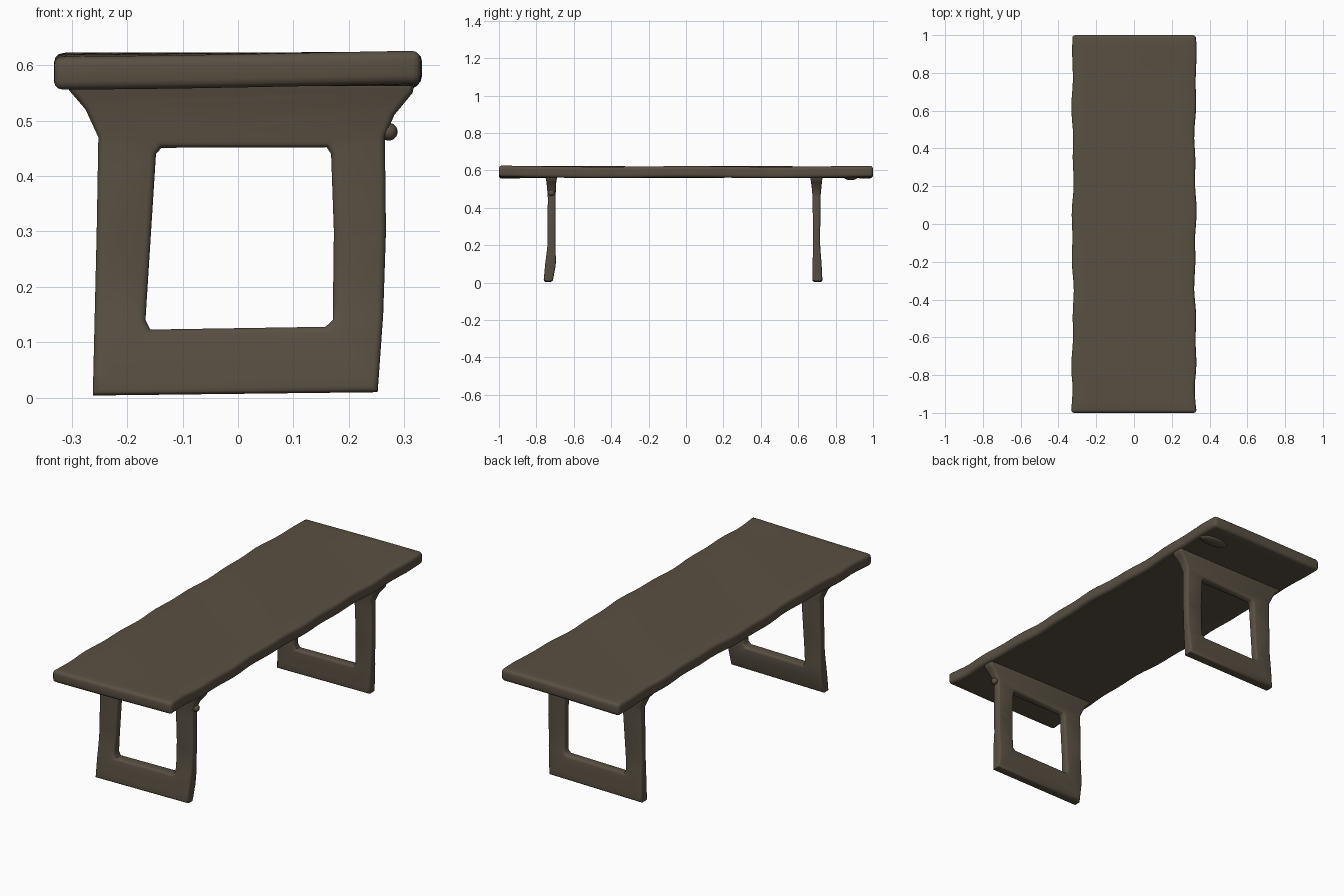
import bpy
import bmesh
from math import sin, radians
from mathutils import Vector

cube = bpy.data.objects.get("Cube")
if cube:
    bpy.data.objects.remove(cube, do_unlink=True)

wood = bpy.data.materials.new("dark_weathered_wood")
wood.use_nodes = True
color = (0.098, 0.080, 0.054, 1)
wood.diffuse_color = color
bsdf = wood.node_tree.nodes["Principled BSDF"]
bsdf.inputs["Base Color"].default_value = color
bsdf.inputs["Roughness"].default_value = 0.8


def finish(bm, name):
    """Turn a bmesh into a smooth, wood-coloured object."""
    bmesh.ops.recalc_face_normals(bm, faces=bm.faces)
    mesh = bpy.data.meshes.new(name)
    bm.to_mesh(mesh)
    bm.free()
    mesh.materials.clear()
    mesh.materials.append(wood)
    obj = bpy.data.objects.new(name, mesh)
    bpy.context.collection.objects.link(obj)
    bpy.ops.object.select_all(action="DESELECT")
    obj.select_set(True)
    bpy.context.view_layer.objects.active = obj
    bpy.ops.object.shade_smooth_by_angle(angle=radians(50))
    return obj


def slice_along(bm, axis, low, high, count):
    """Add evenly spaced cuts so the part can be bent."""
    normal = Vector((0, 0, 0))
    normal[axis] = 1
    for i in range(1, count):
        point = normal * (low + (high - low) * i / count)
        bmesh.ops.bisect_plane(bm, geom=bm.verts[:] + bm.edges[:] + bm.faces[:],
                               plane_co=point, plane_no=normal, dist=1e-5)


def lerp_table(table, z):
    """Interpolate (z, centre, half thickness) rows."""
    for a, b in zip(table, table[1:]):
        if z <= b[0]:
            t = max(0, (z - a[0]) / (b[0] - a[0]))
            return [p + (q - p) * t for p, q in zip(a[1:], b[1:])]
    return table[-1][1:]


# Hand-hewn top board with rounded, uneven edges
bm = bmesh.new()
bmesh.ops.create_cube(bm, size=1)
for v in bm.verts:
    v.co = Vector((v.co.x * 0.65, v.co.y * 2, 0.591 + v.co.z * 0.06))
bmesh.ops.bevel(bm, geom=bm.edges[:], offset=0.016, segments=3, profile=0.5, affect="EDGES")
slice_along(bm, 1, -1, 1, 40)
slice_along(bm, 0, -0.325, 0.325, 8)
for v in bm.verts:
    x, y, z = v.co
    side = x / 0.325
    end = max(0, abs(y) - 0.85) / 0.15
    v.co.x += 0.004 * sin(9 * y + side) + 0.003 * sin(23 * y) * side + 0.008 * end * side
    v.co.z += 0.002 * sin(7 * y + 5 * x) + 0.004 * end * side * (1 if y < 0 else 0.5)
finish(bm, "table_top")


# Leg frames: flared outline with a window, rounded by the curve bevel
outer = [(-0.262, 0.004), (0.252, 0.01), (0.262, 0.15), (0.267, 0.3), (0.265, 0.47),
         (0.282, 0.51), (0.315, 0.55), (0.32, 0.575), (-0.315, 0.575), (-0.305, 0.555),
         (-0.275, 0.52), (-0.252, 0.47), (-0.255, 0.3)]
inner = [(-0.158, 0.123), (0.158, 0.128), (0.171, 0.14), (0.173, 0.3), (0.168, 0.44),
         (0.160, 0.452), (-0.138, 0.451), (-0.148, 0.44), (-0.167, 0.14)]


def leg_frame(name, table):
    bevel = 0.011
    curve = bpy.data.curves.new(name + "_outline", "CURVE")
    curve.dimensions = "2D"
    curve.fill_mode = "BOTH"
    curve.extrude = 0.5 - bevel
    curve.bevel_depth = bevel
    curve.bevel_resolution = 2
    curve.offset = -bevel
    for points in (outer, inner):
        spline = curve.splines.new("POLY")
        spline.points.add(len(points) - 1)
        for p, (x, z) in zip(spline.points, points):
            p.co = (x, z, 0, 1)
        spline.use_cyclic_u = True
    helper = bpy.data.objects.new(name + "_outline", curve)
    bpy.context.collection.objects.link(helper)
    bpy.context.view_layer.update()
    graph = bpy.context.evaluated_depsgraph_get()
    mesh = bpy.data.meshes.new_from_object(helper.evaluated_get(graph))
    bpy.data.objects.remove(helper, do_unlink=True)
    bm = bmesh.new()
    bm.from_mesh(mesh)
    bpy.data.meshes.remove(mesh)
    bmesh.ops.remove_doubles(bm, verts=bm.verts, dist=1e-5)
    slice_along(bm, 1, 0, 0.58, 14)
    # Stand the outline up and set its thickness by height
    for v in bm.verts:
        x, z, depth = v.co
        centre, half = lerp_table(table, z)
        inset = max(0, 0.5 - abs(depth))
        y = (half - min(inset, half)) * (1 if depth > 0 else -1)
        v.co = Vector((x, centre + y, z))
    return finish(bm, name)


leg_frame("front_leg_frame", [(0, -0.738, 0.024), (0.1, -0.724, 0.029), (0.2, -0.719, 0.021),
                              (0.46, -0.718, 0.021), (0.53, -0.72, 0.025), (0.58, -0.72, 0.034)])
leg_frame("back_leg_frame", [(0, 0.703, 0.027), (0.1, 0.701, 0.024), (0.2, 0.698, 0.019),
                             (0.46, 0.698, 0.021), (0.53, 0.698, 0.028), (0.58, 0.696, 0.036)])


# Knots of rough wood under the top
def knot(name, centre, size):
    bm = bmesh.new()
    bmesh.ops.create_uvsphere(bm, u_segments=16, v_segments=10, radius=1)
    for v in bm.verts:
        v.co = Vector(c + s * k for c, s, k in zip(centre, size, v.co))
    finish(bm, name)


knot("front_leg_knot", (0.272, -0.72, 0.48), (0.016, 0.018, 0.016))
knot("back_underside_knot", (0.24, 0.88, 0.562), (0.08, 0.035, 0.014))
